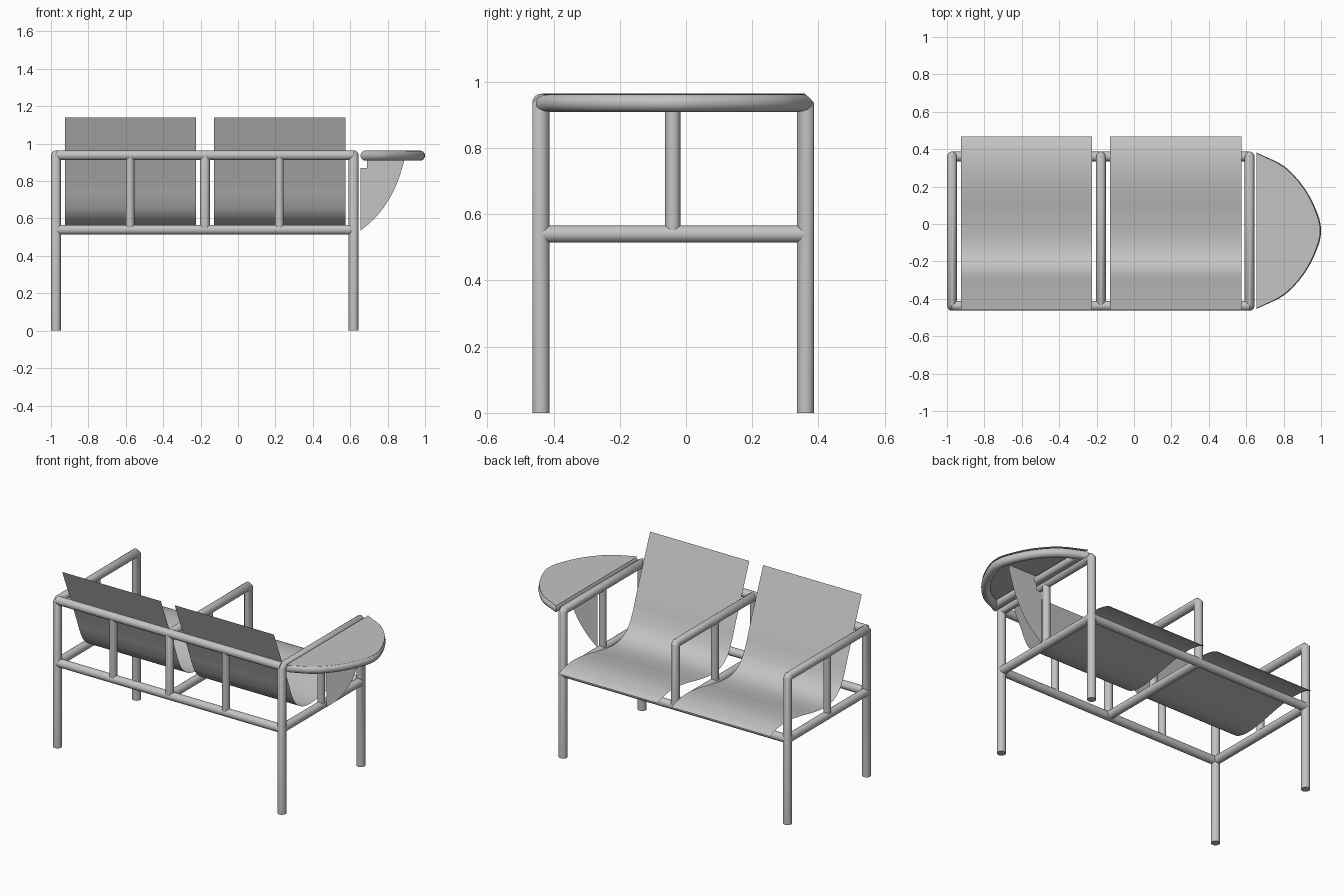
import bpy, bmesh, math
from mathutils import Vector

cube = bpy.data.objects.get("Cube")
if cube:
    bpy.data.objects.remove(cube, do_unlink=True)

grey = bpy.data.materials.new("plain_grey")
grey.use_nodes = True
COLOUR = (0.55, 0.55, 0.55, 1)
grey.diffuse_color = COLOUR
grey.node_tree.nodes["Principled BSDF"].inputs["Base Color"].default_value = COLOUR

R = 0.026                          # main tube radius
LEFT, MID, RIGHT = 0.618, -0.177, -0.973
BACK, FRONT, CENTRE = -0.438, 0.361, -0.04
LOW, TOP = 0.54, 0.938


def finish(name, bm, smooth=True):
    mesh = bpy.data.meshes.new(name)
    bm.to_mesh(mesh)
    bm.free()
    mesh.materials.append(grey)
    ob = bpy.data.objects.new(name, mesh)
    bpy.context.collection.objects.link(ob)
    if smooth:
        bpy.ops.object.select_all(action='DESELECT')
        ob.select_set(True)
        bpy.context.view_layer.objects.active = ob
        bpy.ops.object.shade_smooth_by_angle(angle=math.radians(40))
    return ob


def sweep(name, points, radius, sides=20, closed=False):
    """Tube along a path with mitred bends, capped unless closed."""
    pts = [Vector(p) for p in points]
    n = len(pts)
    bm = bmesh.new()
    rings = []
    plane = (pts[1] - pts[0]).cross(pts[-1] - pts[0])
    if plane.length < 1e-5:
        plane = (pts[1] - pts[0]).orthogonal()
    plane.normalize()
    for i, p in enumerate(pts):
        a = (p - pts[i - 1]).normalized()
        b = (pts[(i + 1) % n] - p).normalized()
        if not closed and i == 0:
            a = b
        if not closed and i == n - 1:
            b = a
        t = (a + b).normalized()
        side = plane.cross(t) / max(t.dot(a), 0.3)
        rings.append([bm.verts.new(p + radius * (math.cos(k) * side + math.sin(k) * plane))
                      for k in (2 * math.pi * j / sides for j in range(sides))])
    following = rings[1:] + rings[:1] if closed else rings[1:]
    for r0, r1 in zip(rings, following):
        for j in range(sides):
            k = (j + 1) % sides
            bm.faces.new((r0[j], r0[k], r1[k], r1[j]))
    if not closed:
        bm.faces.new(rings[0])
        bm.faces.new(rings[-1])
    bmesh.ops.recalc_face_normals(bm, faces=bm.faces)
    return finish(name, bm)


def sheet(name, points):
    """Flat single face."""
    bm = bmesh.new()
    bm.faces.new([bm.verts.new(p) for p in points])
    return finish(name, bm, False)


def spline(pts, steps=6):
    """Smooth path through a few points."""
    pts = [Vector(p) for p in pts]
    ext = [2 * pts[0] - pts[1]] + pts + [2 * pts[-1] - pts[-2]]
    out = []
    for a, b, c, d in zip(ext, ext[1:], ext[2:], ext[3:]):
        for i in range(steps):
            t = i / steps
            out.append(0.5 * (2 * b + (c - a) * t + (2 * a - 5 * b + 4 * c - d) * t * t
                              + (3 * b - a - 3 * c + d) * t ** 3))
    return out + [pts[-1]]


def half_round(half, z):
    """Symmetric bowed outline from back corner to front corner."""
    pts = [(x, -y) for x, y in half] + [(x, y) for x, y in reversed(half[:-1])]
    return [(p.x, p.y - 0.036, z) for p in spline(pts, 3)]


# Side frames: legs with armrest, lower rail and centre post
C = 0.012                          # small bend at the corners
for label, x, foot in (("left", LEFT, 0), ("middle", MID, LOW), ("right", RIGHT, 0)):
    sweep(label + "_arm_frame", [(x, BACK, foot), (x, BACK, TOP - C), (x, BACK + C, TOP),
                                 (x, FRONT - C, TOP), (x, FRONT, TOP - C), (x, FRONT, foot)], R)
    sweep(label + "_lower_rail", [(x, BACK, LOW), (x, FRONT, LOW)], R)
    sweep(label + "_arm_post", [(x, CENTRE, LOW), (x, CENTRE, TOP)], 0.023)

# Long rails and back posts
for label, y, z in (("back_top", BACK, TOP), ("back_lower", BACK, LOW), ("front_lower", FRONT, LOW)):
    sweep(label + "_rail", [(RIGHT, y, z), (LEFT, y, z)], R)
for label, x in (("left", 0.221), ("right", -0.577)):
    sweep(label + "_back_post", [(x, BACK, LOW), (x, BACK, TOP)], 0.023)

# Bent sheet seats: rolled front lip, hollow seat, reclined back
profile = spline([(0.468, 0.583), (0.42, 0.601), (0.34, 0.613), (0.25, 0.61), (0.15, 0.595),
                  (0.05, 0.574), (-0.04, 0.56), (-0.12, 0.558), (-0.19, 0.578), (-0.245, 0.625),
                  (-0.283, 0.695), (-0.315, 0.78), (-0.36, 0.893), (-0.46, 1.14)])
for label, x0, x1 in (("left", -0.127, 0.576), ("right", -0.924, -0.225)):
    bm = bmesh.new()
    rows = [[bm.verts.new((x, p.x, p.y)) for x in (x0, x1)] for p in profile]
    for a, b in zip(rows, rows[1:]):
        bm.faces.new((a[0], a[1], b[1], b[0]))
    bmesh.ops.recalc_face_normals(bm, faces=bm.faces)
    if sum(f.normal.z for f in bm.faces) < 0:
        bmesh.ops.reverse_faces(bm, faces=bm.faces)
    finish(label + "_seat", bm)

# Side table: half-round top over a closed tube rim
sweep("table_rim", half_round([(0.682, 0.376), (0.793, 0.319), (0.892, 0.209),
                               (0.955, 0.085), (0.973, 0)], 0.936), 0.027, 16, closed=True)
sheet("table_top", half_round([(0.656, 0.415), (0.802, 0.34), (0.912, 0.22),
                               (0.977, 0.088), (0.995, 0)], 0.963))

# Table bracket: thin plate with a curved outer edge
curve = spline([(0.655, 0.535), (0.73, 0.6), (0.8, 0.69), (0.855, 0.8), (0.895, 0.93)], 4)
sheet("table_bracket", [(p.x, CENTRE, p.y) for p in curve]
      + [(0.895, CENTRE, 0.96), (0.69, CENTRE, 0.96), (0.69, CENTRE, 0.87), (0.655, CENTRE, 0.87)])
